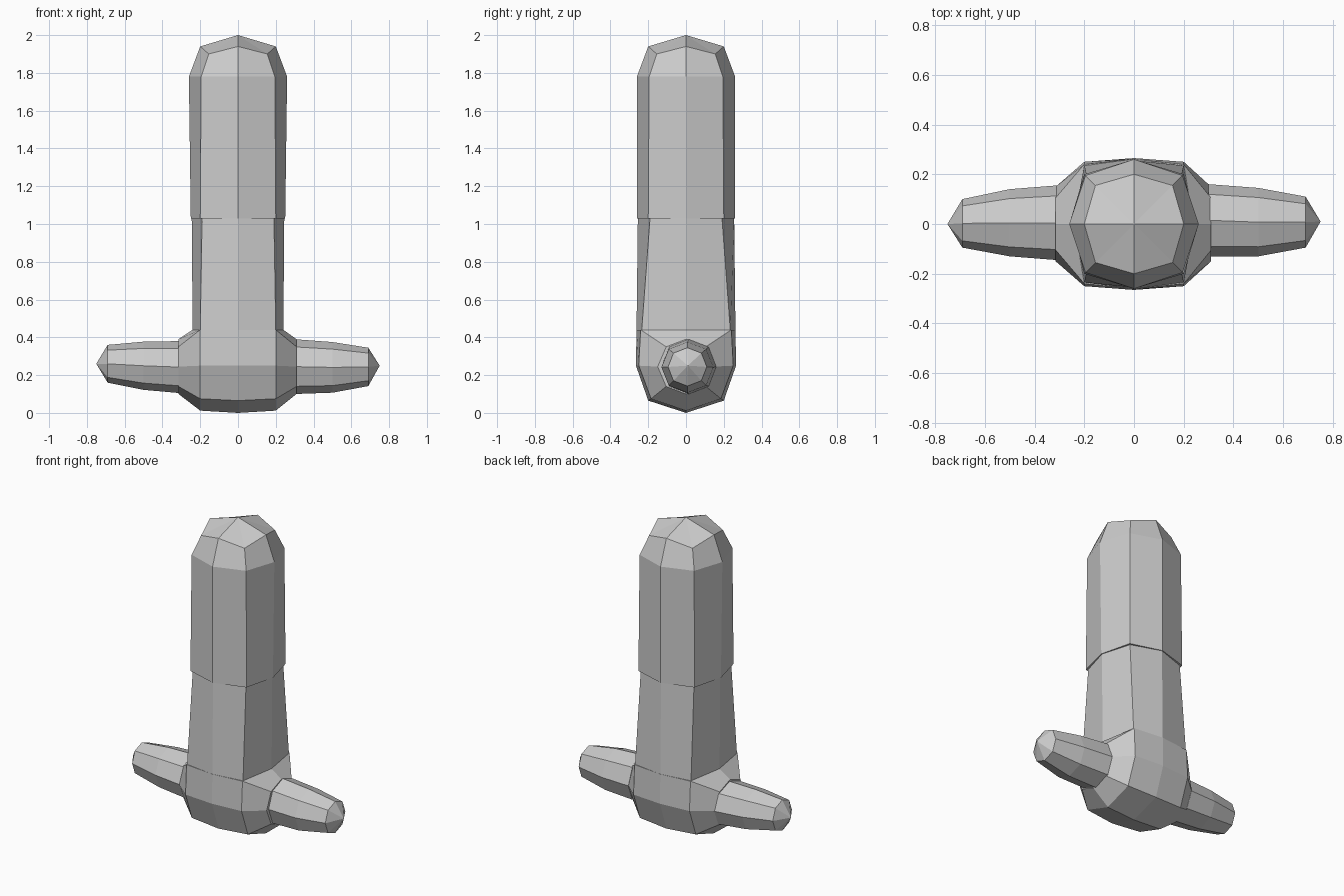
import bpy
import bmesh
import math

cube = bpy.data.objects.get("Cube")
if cube:
    bpy.data.objects.remove(cube, do_unlink=True)

grey = bpy.data.materials.new("plain grey")
grey.use_nodes = True
GREY = (0.6, 0.6, 0.6, 1)
grey.diffuse_color = GREY
grey.node_tree.nodes["Principled BSDF"].inputs["Base Color"].default_value = GREY


def octagon(rx, ry, diag):
    """Eight points with corners on the axes; diag is the (x, y) of the diagonal corners."""
    dx, dy = diag
    return [(rx, 0), (dx, dy), (0, ry), (-dx, dy),
            (-rx, 0), (-dx, -dy), (0, -ry), (dx, -dy)]


def loft(name, rings, tip=None):
    """Skin a list of equal rings; close the start flat and the end flat or to a tip."""
    bm = bmesh.new()
    loops = [[bm.verts.new(p) for p in ring] for ring in rings]
    n = len(loops[0])
    for a, b in zip(loops, loops[1:]):
        for i in range(n):
            j = (i + 1) % n
            bm.faces.new((a[i], a[j], b[j], b[i]))
    bm.faces.new(loops[0][::-1])
    if tip:
        apex = bm.verts.new(tip)
        for i in range(n):
            bm.faces.new((loops[-1][i], loops[-1][(i + 1) % n], apex))
    else:
        bm.faces.new(loops[-1])
    bmesh.ops.recalc_face_normals(bm, faces=bm.faces)
    mesh = bpy.data.meshes.new(name)
    bm.to_mesh(mesh)
    bm.free()
    mesh.materials.append(grey)
    obj = bpy.data.objects.new(name, mesh)
    bpy.context.collection.objects.link(obj)
    return obj


def level(z, rx, ry, diag):
    return [(x, y, z) for x, y in octagon(rx, ry, diag)]


# Upper shaft with its faceted dome; the dome's diagonal corners sit lower
dome = [(x, y, 1.94 if i % 2 == 0 else 1.9)
        for i, (x, y) in enumerate(octagon(0.2, 0.2, (0.155, 0.155)))]
loft("upper_shaft", [level(1.03, 0.25, 0.26, (0.2, 0.2)),
                     level(1.78, 0.26, 0.26, (0.195, 0.195)),
                     dome], (0, 0, 2.0))

# Lower shaft, flaring a little toward the hub
loft("lower_shaft", [level(0.43, 0.24, 0.262, (0.2, 0.235)),
                     level(1.035, 0.245, 0.255, (0.19, 0.19))])


# Hub: sections across x, rounded below and flat where the shaft stands
def hub_section(x, bottom, low, side, top):
    half = [low, side, top]
    return ([(x, 0, bottom)] + [(x, y, z) for y, z in half]
            + [(x, 0, top[1])] + [(x, -y, z) for y, z in reversed(half)])


end = ((0.105, 0.14), (0.15, 0.245), (0.105, 0.35))
shoulder = ((0.185, 0.075), (0.25, 0.25), (0.24, 0.44))
middle = hub_section(0, 0, (0.2, 0.065), (0.265, 0.25), (0.262, 0.44))


def hub_end(x):
    ring = hub_section(x, 0.1, *end)
    ring[4] = (x, 0, 0.39)
    return ring


def hub_shoulder(x):
    ring = hub_section(x, 0.012, *shoulder)
    ring[4] = (math.copysign(0.24, x), 0, 0.44)
    return ring


loft("hub", [hub_end(-0.315), hub_shoulder(-0.2), middle,
             hub_shoulder(0.2), hub_end(0.31)])


# Arms: tapering octagonal rods ending in a blunt point
def arm_ring(x, y0, y1, z0, z1):
    cy, cz = (y0 + y1) / 2, (z0 + z1) / 2
    ry, rz = (y1 - y0) / 2, (z1 - z0) / 2
    return [(x, cy + y, cz + z)
            for y, z in octagon(ry, rz, (ry * 0.72, rz * 0.72))]


loft("left_arm", [arm_ring(0.3, -0.13, 0.16, 0.1, 0.39),
                  arm_ring(0.5, -0.13, 0.145, 0.107, 0.375),
                  arm_ring(0.69, -0.095, 0.11, 0.142, 0.345)], (0.75, 0.01, 0.25))
loft("right_arm", [arm_ring(-0.31, -0.145, 0.155, 0.105, 0.38),
                   arm_ring(-0.5, -0.13, 0.14, 0.122, 0.377),
                   arm_ring(-0.69, -0.095, 0.1, 0.16, 0.36)], (-0.75, 0, 0.26))
